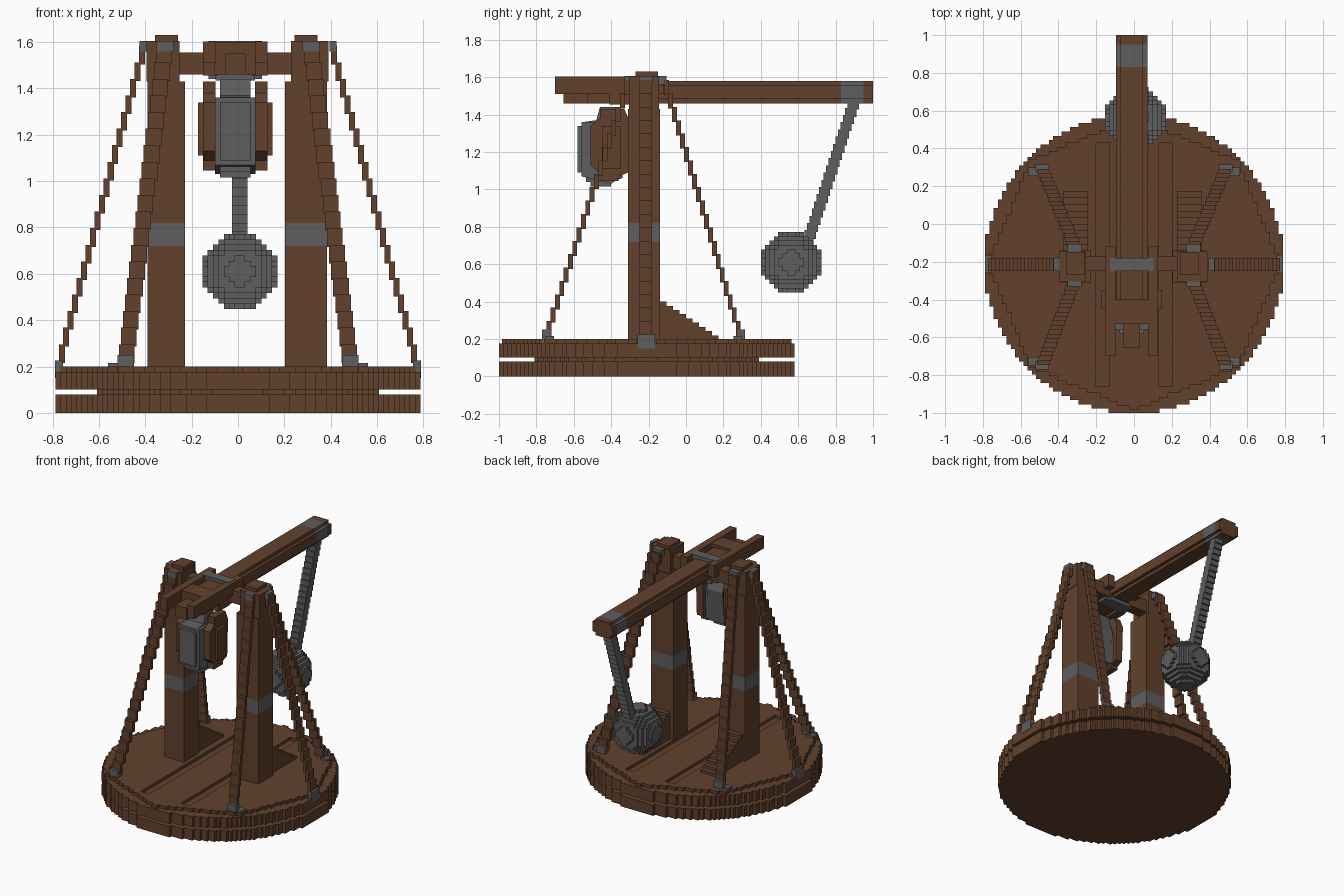
import bpy, bmesh, math
from mathutils import Vector

if "Cube" in bpy.data.objects:
    bpy.data.objects.remove(bpy.data.objects["Cube"])

V = 0.0225   # block step
CX = -0.012  # the arm sits half a block left of centre


def material(name, rgb):
    m = bpy.data.materials.new(name)
    m.diffuse_color = (*rgb, 1)
    m.use_nodes = True
    m.node_tree.nodes["Principled BSDF"].inputs["Base Color"].default_value = m.diffuse_color
    return m


WOOD = material("dark_wood", (0.122, 0.053, 0.026))
IRON = material("grey_iron", (0.112, 0.112, 0.112))


def finish(name, bm, mat):
    bmesh.ops.recalc_face_normals(bm, faces=bm.faces)
    me = bpy.data.meshes.new(name)
    bm.to_mesh(me)
    bm.free()
    me.materials.append(mat)
    ob = bpy.data.objects.new(name, me)
    bpy.context.collection.objects.link(ob)
    return ob


def add_box(bm, x, y, z):
    vs = bmesh.ops.create_cube(bm, size=1)["verts"]
    for v in vs:
        v.co = Vector([(a + b) / 2 + c * (b - a) for (a, b), c in zip((x, y, z), v.co)])


def boxes(name, mat, *items):
    bm = bmesh.new()
    for it in items:
        add_box(bm, *it)
    return finish(name, bm, mat)


def add_prism(bm, pts, vec):
    f = bm.faces.new([bm.verts.new(p) for p in pts])
    r = bmesh.ops.extrude_face_region(bm, geom=[f])
    bmesh.ops.translate(bm, vec=vec, verts=[v for v in r["geom"] if isinstance(v, bmesh.types.BMVert)])


def stepped_slab(bm, half_width, radius, cx, cy, z0, z1, step):
    """Flat slab whose outline follows half_width(y) in block steps."""
    n = max(1, round(2 * radius / step))
    s = 2 * radius / n
    right = []
    for i in range(n):
        y = -radius + i * s
        w = max(step / 2, round(half_width(y + s / 2) / step) * step)
        if right and abs(right[-1][0] - w) < 1e-6:
            right[-1] = (w, y + s)
        else:
            right += [(w, y), (w, y + s)]
    pts = right + [(-x, y) for x, y in reversed(right)]
    add_prism(bm, [(cx + x, cy + y, z0) for x, y in pts], (0, 0, z1 - z0))


def circle(r):
    return lambda y: math.sqrt(max(0, r * r - y * y))


def octagon(r):
    k = r * math.sqrt(0.5)
    t = (r - k) / k
    return lambda y: (r - abs(y) * t) if abs(y) <= k else (r - abs(y)) / t


# round turntable: two discs with a gap between, octagonal deck on top
BY = -0.21
bm = bmesh.new()
for r, z0, z1 in ((0.79, 0, 0.08), (0.60, 0.08, 0.1), (0.79, 0.1, 0.177)):
    stepped_slab(bm, circle(r), r, 0, BY, z0, z1, V)
finish("turntable_base", bm, WOOD)
bm = bmesh.new()
stepped_slab(bm, octagon(0.775), 0.775, 0, BY, 0.177, 0.2, V)
deck = finish("deck", bm, WOOD)

# two shallow grooves along the deck
grooves = boxes("groove_cutter", WOOD,
                *[((c - 0.035, c + 0.035), (-0.86, 0.43), (0.179, 0.25)) for c in (-0.165, 0.165)])
grooves.hide_render = True
grooves.hide_viewport = True
cut = deck.modifiers.new("grooves", "BOOLEAN")
cut.operation = "DIFFERENCE"
cut.object = grooves
cut.solver = "EXACT"


def rope(name, top, bottom, hx, hy, n=19):
    """Stay made of a stack of offset blocks."""
    top, bottom = Vector(top), Vector(bottom)
    dz = (top.z - bottom.z) / n
    items = []
    for i in range(n):
        p = bottom.lerp(top, (i + 0.5) / n)
        items.append(((p.x - hx, p.x + hx), (p.y - hy, p.y + hy),
                      (p.z - dz * 0.56, p.z + dz * 0.56)))
    boxes(name, WOOD, *items)


for side, s, x0, x1 in (("left", -1, -0.39, -0.228), ("right", 1, 0.203, 0.385)):
    cx = (x0 + x1) / 2
    inner, outer = (x1, x0) if s < 0 else (x0, x1)
    top = tuple(sorted((inner + s * 0.025, outer + s * 0.005)))
    # post, with narrower head and cap
    boxes(side + "_post", WOOD,
          ((x0, x1), (-0.31, -0.14), (0.19, 0.72)),
          ((x0, x1), (-0.31, -0.14), (0.82, 1.43)),
          (top, (-0.305, -0.145), (1.43, 1.605)),
          ((cx - 0.05, cx + 0.05), (-0.27, -0.15), (1.605, 1.63)))
    boxes(side + "_post_band", IRON, ((x0, x1), (-0.31, -0.14), (0.72, 0.82)))
    # stepped brace behind the post
    n = 9
    boxes(side + "_brace", WOOD, *[
        ((cx - 0.065, cx + 0.065), (-0.14 + i * 0.035, -0.14 + (i + 1) * 0.035),
         (0.19, 0.4 - i * V)) for i in range(n)])
    # three stays: front, back, outer
    rope(side + "_front_stay", (s * 0.315, -0.305, 1.58), (s * 0.485, -0.745, 0.22), 0.034, 0.013)
    rope(side + "_back_stay", (s * 0.315, -0.115, 1.58), (s * 0.485, 0.29, 0.22), 0.034, 0.013)
    rope(side + "_outer_stay", (s * 0.405, BY - 0.005, 1.58), (s * 0.77, BY - 0.005, 0.22), 0.013, 0.034)

    def ax(c, h):
        return (s * c - h, s * c + h)
    boxes(side + "_deck_anchors", IRON,
          (ax(0.485, 0.036), (-0.77, -0.725), (0.17, 0.25)),
          (ax(0.485, 0.036), (0.275, 0.315), (0.17, 0.25)),
          (ax(0.53, 0.03), (-0.75, -0.705), (0.17, 0.215)),
          (ax(0.53, 0.03), (0.255, 0.3), (0.17, 0.215)),
          (ax(0.772, 0.018), (-0.26, -0.165), (0.15, 0.225)))
    boxes(side + "_head_anchors", IRON,
          (ax(0.315, 0.036), (-0.33, -0.295), (1.56, 1.605)),
          (ax(0.315, 0.036), (-0.145, -0.105), (1.56, 1.605)),
          (ax(0.41, 0.015), (-0.25, -0.18), (1.56, 1.605)))

# axle between the posts and iron saddle over the arm
boxes("axle", WOOD, ((-0.26, 0.24), (-0.25, -0.17), (1.46, 1.555)))
boxes("axle_saddle", IRON,
      ((CX - 0.115, CX + 0.115), (-0.25, -0.18), (1.57, 1.605)),
      ((CX - 0.115, CX - 0.08), (-0.25, -0.18), (1.44, 1.57)),
      ((CX + 0.08, CX + 0.115), (-0.25, -0.18), (1.44, 1.57)),
      ((CX - 0.085, CX + 0.085), (-0.26, -0.16), (1.435, 1.465)))


# throwing arm with chamfered section, iron band near the tip
def arm_piece(name, y0, y1, mat):
    a, b, z0, z1 = 0.083, 0.06, 1.46, 1.58
    boxes(name, mat,
          ((CX - a, CX + a), (y0, y1), (z0 + V, z1 - V)),
          ((CX - b, CX + b), (y0, y1), (z0, z1)))


arm_piece("throwing_arm", -0.41, 0.83, WOOD)
arm_piece("arm_band", 0.83, 0.95, IRON)
arm_piece("arm_tip", 0.95, 1.0, WOOD)

# fork that holds the counterweight
boxes("arm_fork", WOOD,
      ((CX - 0.14, CX - 0.085), (-0.7, -0.12), (1.51, 1.603)),
      ((CX + 0.085, CX + 0.14), (-0.7, -0.12), (1.51, 1.603)),
      ((CX - 0.14, CX - 0.075), (-0.41, -0.28), (1.455, 1.51)),
      ((CX + 0.075, CX + 0.14), (-0.41, -0.28), (1.455, 1.51)),
      ((CX - 0.09, CX + 0.09), (-0.53, -0.4), (1.46, 1.6)),
      ((CX - 0.045, CX + 0.045), (-0.655, -0.53), (1.46, 1.55)))


def side_profile(bm, pts, x0, x1):
    add_prism(bm, [(x0, y, z) for y, z in pts], (x1 - x0, 0, 0))


# counterweight: iron block between two wooden cheeks
bm = bmesh.new()
side_profile(bm, [(-0.58, 1.09), (-0.535, 1.09), (-0.535, 1.04), (-0.51, 1.04), (-0.51, 1.015),
                  (-0.4, 1.015), (-0.4, 1.04), (-0.34, 1.06), (-0.32, 1.3), (-0.37, 1.44),
                  (-0.46, 1.44), (-0.48, 1.37), (-0.55, 1.36), (-0.55, 1.34), (-0.58, 1.34)],
             CX - 0.065, CX + 0.065)
side_profile(bm, [(-0.56, 1.07), (-0.4, 1.03), (-0.34, 1.07), (-0.33, 1.3),
                  (-0.42, 1.36), (-0.56, 1.36)], CX - 0.087, CX + 0.087)
finish("counterweight", bm, IRON)
bm = bmesh.new()
for s in (-1, 1):
    side_profile(bm, [(-0.51, 1.13), (-0.465, 1.09), (-0.465, 1.045), (-0.36, 1.045), (-0.36, 1.07),
                      (-0.31, 1.09), (-0.3, 1.36), (-0.33, 1.43), (-0.46, 1.43), (-0.46, 1.38),
                      (-0.51, 1.34)], CX + s * 0.085, CX + s * 0.14)
    side_profile(bm, [(-0.45, 1.11), (-0.35, 1.11), (-0.35, 1.34), (-0.45, 1.34)],
                 CX + s * 0.14, CX + s * 0.16)
finish("counterweight_cheeks", bm, WOOD)

# sling chain and ball
n = 20
items = []
for i in range(n):
    t = (i + 0.5) / n
    y, z = 0.645 + t * 0.255, 0.7 + t * 0.77
    items.append(((-0.026, 0.042), (y - 0.03, y + 0.03), (z - 0.024, z + 0.024)))
boxes("sling", IRON, *items)

bm = bmesh.new()
R, layers = 0.162, 14
dz = 2 * R / layers
for i in range(layers):
    zc = -R + (i + 0.5) * dz
    r = math.sqrt(R * R - zc * zc)
    stepped_slab(bm, circle(r), round(r / dz) * dz, 0.008, 0.562, 0.61 + zc - dz / 2, 0.61 + zc + dz / 2, dz)
finish("sling_ball", bm, IRON)
